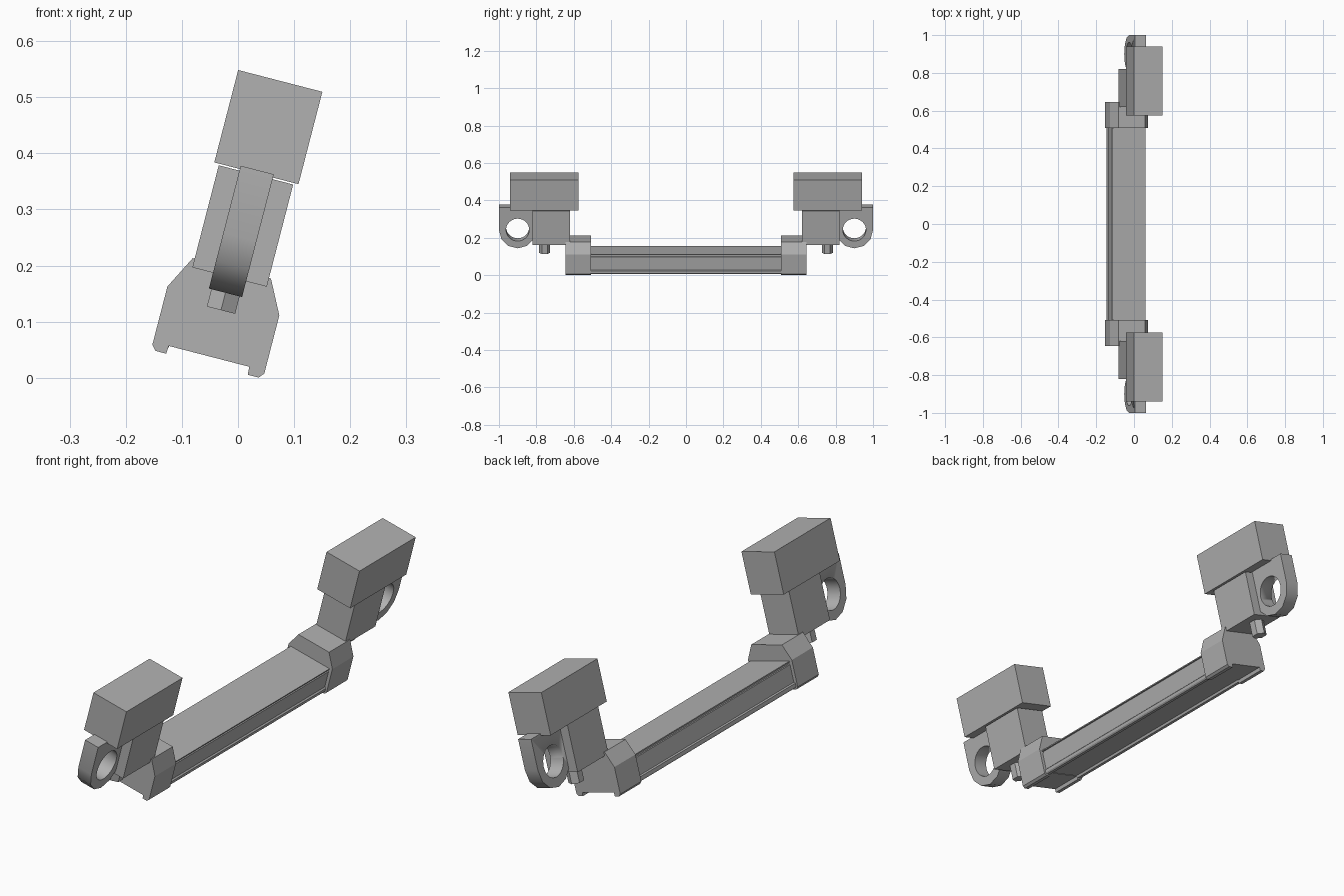
import bpy
import bmesh
from math import radians, sin, cos, pi
from mathutils import Matrix, Vector

cube = bpy.data.objects.get("Cube")
if cube:
    bpy.data.objects.remove(cube)

MID = -0.0595                      # centre plane of the tilted section
TILT = Matrix.Rotation(radians(14.5), 4, 'Y') @ Matrix.Translation((MID, 0, 0))

grey = bpy.data.materials.new("plain grey")
grey.use_nodes = True
COLOUR = (0.44, 0.44, 0.44, 1)
grey.diffuse_color = COLOUR
grey.node_tree.nodes["Principled BSDF"].inputs["Base Color"].default_value = COLOUR


def prism(name, outline, depth):
    """Extrude a closed outline of 3D points along depth, then tilt it."""
    bm = bmesh.new()
    face = bm.faces.new([bm.verts.new(p) for p in outline])
    extruded = bmesh.ops.extrude_face_region(bm, geom=[face])["geom"]
    moved = [g for g in extruded if isinstance(g, bmesh.types.BMVert)]
    bmesh.ops.translate(bm, verts=moved, vec=Vector(depth))
    bmesh.ops.recalc_face_normals(bm, faces=bm.faces)
    bm.transform(TILT)
    mesh = bpy.data.meshes.new(name)
    bm.to_mesh(mesh)
    bm.free()
    mesh.materials.append(grey)
    obj = bpy.data.objects.new(name, mesh)
    bpy.context.collection.objects.link(obj)
    return obj


def mirror_ends(obj):
    mod = obj.modifiers.new("both ends", 'MIRROR')
    mod.use_axis = (False, True, False)
    mod.use_mirror_merge = False


def box(name, half, y0, y1, z0, z1):
    obj = prism(name, [(-half, y0, z0), (half, y0, z0), (half, y0, z1), (-half, y0, z1)],
                (0, y1 - y0, 0))
    mirror_ends(obj)
    return obj


def symmetric(half_profile, y):
    right = [(x, y, z) for x, z in half_profile]
    return right + [(-x, y, z) for x, z in reversed(half_profile)]


def smooth(obj):
    bpy.ops.object.select_all(action='DESELECT')
    obj.select_set(True)
    bpy.context.view_layer.objects.active = obj
    bpy.ops.object.shade_smooth_by_angle(angle=radians(35))


# Long bar with lipped edges and a narrow groove along each side
bar_half = [(0.073, 0.026), (0.075, 0.016), (0.092, 0.016), (0.096, 0.022), (0.096, 0.034),
            (0.090, 0.038), (0.090, 0.108), (0.086, 0.110), (0.086, 0.115), (0.091, 0.117),
            (0.091, 0.1215)]
prism("long_bar", symmetric(bar_half, -0.52), (0, 1.04, 0))

# Chamfered caps at the ends of the bar
cap_half = [(0.074, 0.024), (0.075, 0.0095), (0.095, 0.0095), (0.103, 0.019),
            (0.103, 0.126), (0.072, 0.186)]
mirror_ends(prism("end_caps", symmetric(cap_half, -0.645), (0, 0.137, 0)))

# Upright arms and the larger blocks on top
box("upright_arms", 0.0685, -0.82, -0.62, 0.17, 0.358)
box("top_blocks", 0.0775, -0.94, -0.575, 0.361, 0.531)

# Hexagonal studs below the arms
hexagon = [(0.03 * sin(i * pi / 3), -0.756 + 0.03 * cos(i * pi / 3), 0.109) for i in range(6)]
mirror_ends(prism("hex_studs", hexagon, (0, 0, 0.07)))

# Eyelet plates: straight sides, rounded below, with a round hole
EYE_Y, EYE_Z, THICK = -0.9, 0.243, 0.061
eyelet = [(-THICK / 2, EYE_Y + 0.1, 0.367), (-THICK / 2, EYE_Y - 0.1, 0.367)]
eyelet += [(-THICK / 2, EYE_Y - 0.1 * cos(i * pi / 6), EYE_Z - 0.102 * sin(i * pi / 6))
           for i in range(7)]
plate = prism("eyelet_plates", eyelet, (THICK, 0, 0))
circle = [(-0.08, EYE_Y + 0.062 * cos(i * pi / 16), EYE_Z + 0.062 * sin(i * pi / 16))
          for i in range(32)]
cutter = prism("eyelet_hole_cutter", circle, (0.16, 0, 0))
smooth(cutter)
smooth(plate)
hole = plate.modifiers.new("hole", 'BOOLEAN')
hole.operation = 'DIFFERENCE'
hole.solver = 'EXACT'
hole.object = cutter
bpy.context.view_layer.objects.active = plate
bpy.ops.object.modifier_apply(modifier=hole.name)
bpy.data.objects.remove(cutter)
mirror_ends(plate)
